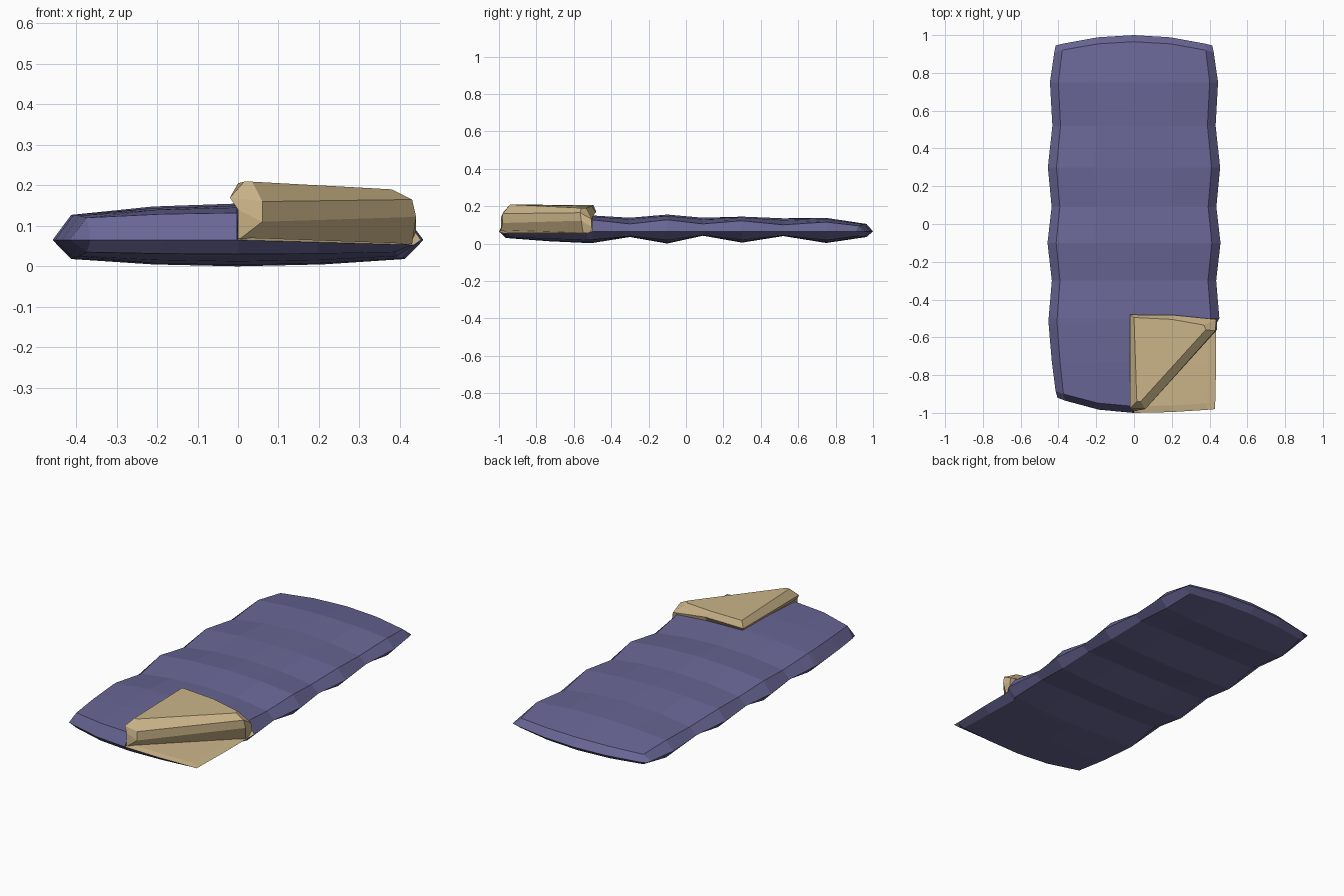
import bpy, bmesh


def material(name, rgb):
    m = bpy.data.materials.new(name)
    m.diffuse_color = (*rgb, 1)
    return m


fabric = material("purple fabric", (0.14, 0.133, 0.30))
lining = material("tan lining", (0.60, 0.46, 0.25))


def finish(name, bm, mats):
    bmesh.ops.remove_doubles(bm, verts=bm.verts, dist=0.0005)
    bmesh.ops.recalc_face_normals(bm, faces=bm.faces)
    me = bpy.data.meshes.new(name)
    bm.to_mesh(me)
    bm.free()
    for m in mats:
        me.materials.append(m)
    ob = bpy.data.objects.new(name, me)
    bpy.context.collection.objects.link(ob)
    return ob


# Quilted bag body: y, half width, centre top, edge top, centre bottom, edge bottom, end bow
SEAM = 0.065
stations = [
    (-1.00, 0.405, SEAM, SEAM, SEAM, SEAM, 0.08),
    (-0.965, 0.415, 0.132, 0.12, 0.03, 0.035, 0.08),
    (-0.73, 0.435, 0.145, 0.125, 0.012, 0.025, 0.0),
    (-0.53, 0.452, 0.15, 0.127, 0.003, 0.02, 0.0),
    (-0.50, 0.452, 0.15, 0.127, 0.003, 0.02, 0.0),
    (-0.30, 0.435, 0.138, 0.105, 0.035, 0.04, 0.0),
    (-0.10, 0.458, 0.155, 0.127, 0.0, 0.018, 0.0),
    (0.09, 0.436, 0.138, 0.105, 0.042, 0.045, 0.0),
    (0.30, 0.456, 0.144, 0.122, 0.005, 0.02, 0.0),
    (0.52, 0.432, 0.135, 0.10, 0.04, 0.043, 0.0),
    (0.75, 0.445, 0.137, 0.115, 0.003, 0.018, 0.0),
    (0.965, 0.422, 0.105, 0.095, 0.035, 0.04, 0.055),
    (1.00, 0.415, SEAM, SEAM, SEAM, SEAM, 0.055),
]
COLS = (-1, -0.9, -0.46, -0.006, 0, 0.46, 0.9, 1)


def body_point(st, u, top):
    y, w, tc, te, bc, be, bow = st
    opened = u >= 0 and y < -0.51          # unzipped front corner
    if opened:
        w = min(w, 0.435) if y > -0.9 else 0.43
        bow = min(bow, 0.02)
    x = u * w
    y += (bow if y < 0 else -bow) * u * u
    f = (u / 0.9) ** 2
    if abs(u) == 1 or tc == SEAM:
        z = SEAM - (0.012 * u if opened else 0)
    elif top:
        z = 0.072 - 0.015 * u if opened else tc + (te - tc) * f
    else:
        z = bc + (be - bc) * f
    return x, y, z


bm = bmesh.new()
for top in (True, False):
    grid = [[bm.verts.new(body_point(s, u, top)) for u in COLS] for s in stations]
    for i in range(len(stations) - 1):
        for j in range(len(COLS) - 1):
            f = bm.faces.new((grid[i][j], grid[i][j + 1],
                              grid[i + 1][j + 1], grid[i + 1][j]))
            c = f.calc_center_median()
            f.material_index = int(top and c.x > 0 and c.y < -0.51)
finish("sleeping_bag", bm, (fabric, lining))

# Folded-back corner flap: stacked loops of a rounded triangle
loops = [
    [(0, -.5, .07), (.22, -.5, .07), (.43, -.5, .06),
     (.43, -.55, .055), (.005, -.99, .068), (0, -.99, .07)],
    [(0, -.5, .145), (.22, -.5, .14), (.44, -.505, .09),
     (.44, -.56, .122), (.06, -.98, .11), (0, -.99, .14)],
    [(-.02, -.48, .17), (.22, -.483, .17), (.435, -.505, .13),
     (.43, -.565, .165), (.06, -.98, .16), (-.02, -.975, .17)],
    [(0, -.495, .205), (.2, -.505, .2), (.37, -.535, .19),
     (.38, -.56, .19), (.035, -.94, .209), (.015, -.94, .209)],
]
bm = bmesh.new()
rings = [[bm.verts.new(p) for p in loop] for loop in loops]
for a, b in zip(rings, rings[1:]):
    for k in range(6):
        n = (k + 1) % 6
        bm.faces.new((a[k], a[n], b[n], b[k]))
bm.faces.new(rings[0][::-1])
bm.faces.new(rings[-1])
finish("folded_flap", bm, (lining,))
